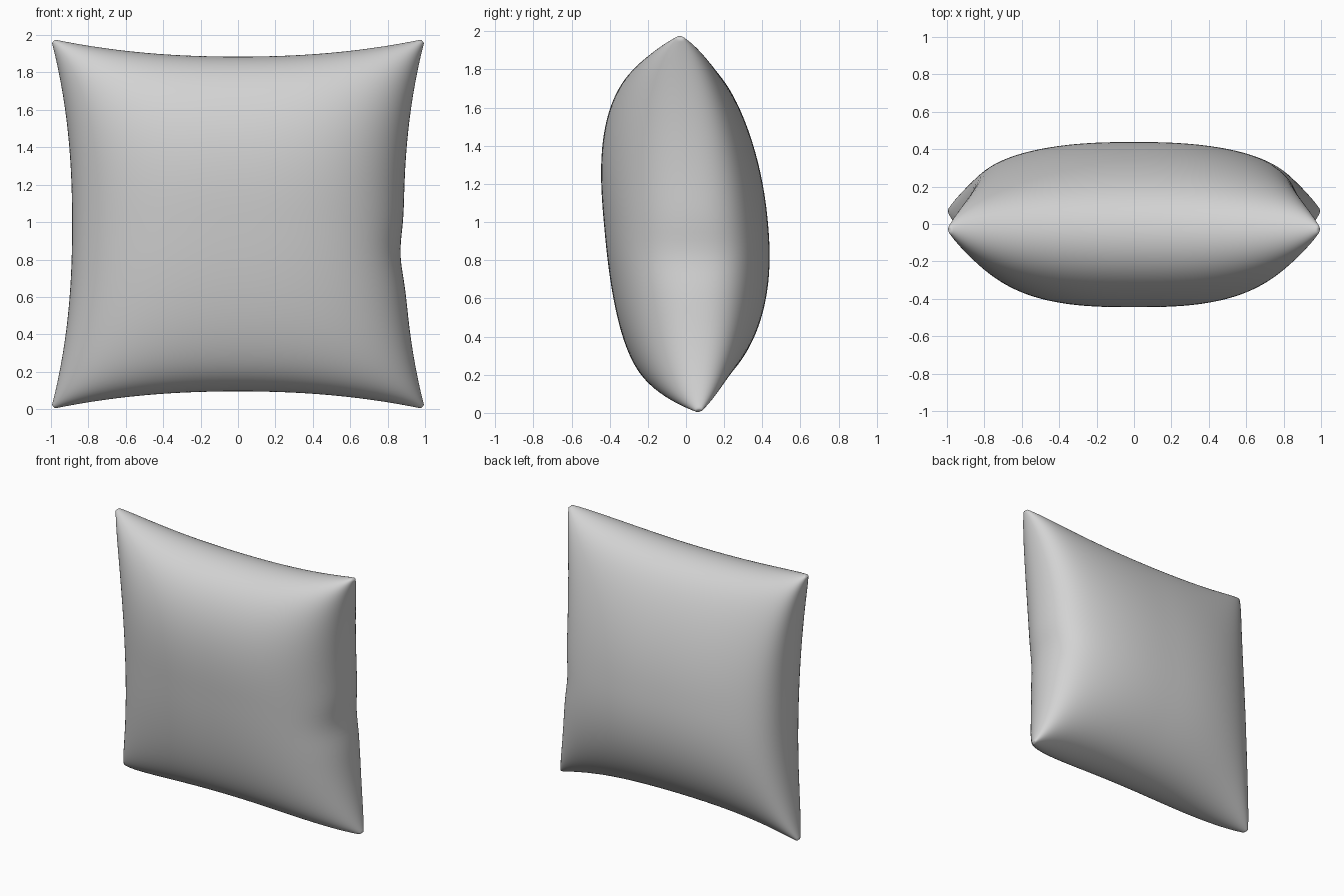
import bpy
import bmesh
import math

if "Cube" in bpy.data.objects:
    bpy.data.objects.remove(bpy.data.objects["Cube"])

SEGMENTS = 72
HALF_DEPTH = 0.395
CORNER = 0.045


def round_corner(x, z):
    """Blunt the four tips of the outline, which reach 1.0 by 0.99."""
    cx, cz = 1.0 - CORNER, 0.99 - CORNER
    dx, dz = abs(x) - cx, abs(z) - cz
    d = math.hypot(dx, dz)
    if dx > 0 and dz > 0 and d > CORNER:
        x = math.copysign(cx + dx * CORNER / d, x)
        z = math.copysign(cz + dz * CORNER / d, z)
    return x, z


def cushion_point(u, v, side):
    """Map a unit square to one stuffed half; side is -1 front, 1 back."""
    au, av = min(abs(u), 1.0), min(abs(v), 1.0)
    # Outline pulled in between the corners, with a pinch in the right seam
    width = 0.887 + 0.113 * av ** 2.3
    if u > 0:
        width -= 0.02 * au ** 6 * math.exp(-((v + 0.16) / 0.15) ** 2)
    x = u * width
    z = v * (0.895 + 0.095 * au ** 2.2)
    x, z = round_corner(x, z)
    # Leaning middle surface that meets the wandering side seams
    middle = -0.08 * v + 0.06 * v ** 3 - 0.06 * v ** 2 + 0.02 * v ** 4
    seam = 0.05 - 0.05 * v - 0.03 * v ** 2
    blend = au ** 4
    y = middle * (1 - blend) + seam * blend
    # Stuffing, plus a thin rounded rim
    puff = (1 - au ** 2.6) ** 0.45 * (1 - av ** 2.3) ** 0.5
    rim = math.sqrt((1 - au ** 16) * (1 - av ** 16))
    return x, y + side * (HALF_DEPTH * puff + 0.035 * rim), z + 0.99


# Front and back halves, joined along the seam
bm = bmesh.new()
for side in (-1, 1):
    made = bmesh.ops.create_grid(bm, x_segments=SEGMENTS, y_segments=SEGMENTS, size=1.0)
    for vert in made["verts"]:
        # Closer rows near the seam
        u = math.sin(max(-1, min(1, vert.co.x)) * math.pi / 2)
        v = math.sin(max(-1, min(1, vert.co.y)) * math.pi / 2)
        vert.co = cushion_point(u, v, side)
bmesh.ops.remove_doubles(bm, verts=bm.verts, dist=0.0002)
bmesh.ops.recalc_face_normals(bm, faces=bm.faces)
for face in bm.faces:
    face.smooth = True

mesh = bpy.data.meshes.new("cushion")
bm.to_mesh(mesh)
bm.free()

fabric = bpy.data.materials.new("light grey fabric")
fabric.diffuse_color = (0.65, 0.65, 0.65, 1.0)
fabric.use_nodes = True
fabric.node_tree.nodes["Principled BSDF"].inputs["Base Color"].default_value = fabric.diffuse_color
mesh.materials.append(fabric)
cushion = bpy.data.objects.new("cushion", mesh)
bpy.context.collection.objects.link(cushion)
